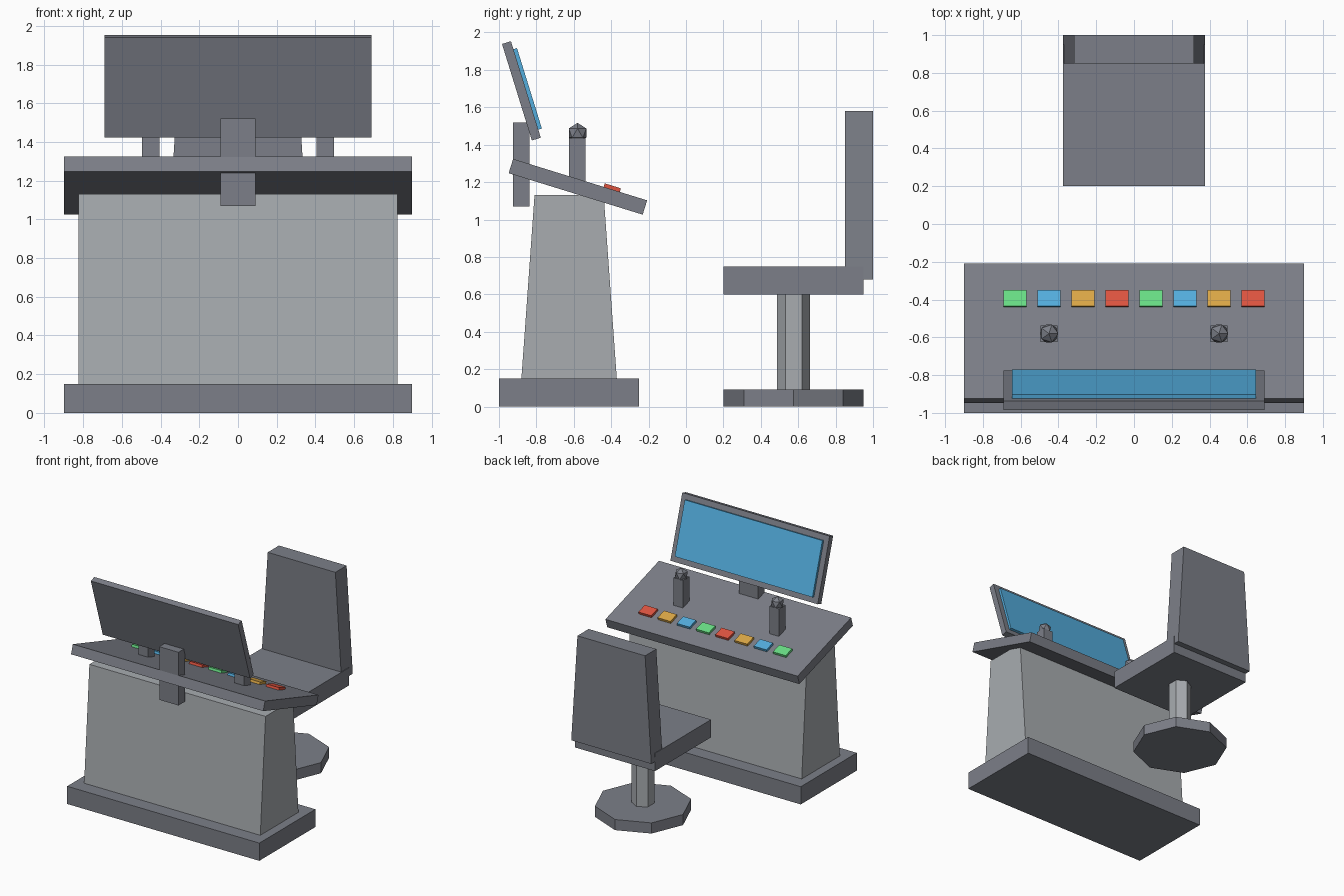
import bpy, bmesh, math
from mathutils import Matrix, Vector

if "Cube" in bpy.data.objects:
    bpy.data.objects.remove(bpy.data.objects["Cube"])


def material(name, rgb):
    # sRGB 0-255 to linear
    m = bpy.data.materials.new(name)
    lin = [((c / 255 + 0.055) / 1.055) ** 2.4 for c in rgb]
    m.diffuse_color = (*lin, 1)
    m.use_nodes = True
    m.node_tree.nodes["Principled BSDF"].inputs["Base Color"].default_value = m.diffuse_color
    return m


GREY = material("slate grey", (124, 127, 136))
LIGHT = material("light grey", (168, 172, 176))
BLUE = material("blue", (84, 174, 222))
GREEN = material("green", (105, 222, 133))
ORANGE = material("orange", (220, 168, 70))
RED = material("red", (222, 84, 64))


def finish(name, bm, mat, matrix=None):
    if matrix:
        bm.transform(matrix)
    bmesh.ops.recalc_face_normals(bm, faces=bm.faces)
    me = bpy.data.meshes.new(name)
    bm.to_mesh(me)
    bm.free()
    me.materials.append(mat)
    ob = bpy.data.objects.new(name, me)
    bpy.context.collection.objects.link(ob)
    return ob


def box(name, x, y, z, mat, matrix=None, taper=(1, 1)):
    """Box from (min, max) ranges; taper scales the top face in x and y."""
    bm = bmesh.new()
    bmesh.ops.create_cube(bm, size=1)
    for v in bm.verts:
        t = taper if v.co.z > 0 else (1, 1)
        v.co = Vector([sum(r) / 2 + c * k * (r[1] - r[0])
                       for r, c, k in zip((x, y, z), v.co, (*t, 1))])
    return finish(name, bm, mat, matrix)


def prism(name, sides, radius, y, z, mat):
    bm = bmesh.new()
    bmesh.ops.create_cone(bm, cap_ends=True, segments=sides, radius1=radius,
                          radius2=radius, depth=z[1] - z[0])
    bmesh.ops.rotate(bm, verts=bm.verts,
                     matrix=Matrix.Rotation(math.pi / 2 if sides == 0 else 0, 3, 'Z'))
    return finish(name, bm, mat, Matrix.Translation((0, y, sum(z) / 2)))


TILT = Matrix.Rotation(-0.3, 4, 'X')

# Console body
box("console_base", (-0.9, 0.9), (-1, -0.25), (0, 0.15), GREY)
box("console_pedestal", (-0.825, 0.825), (-0.88, -0.37), (0.15, 1.13), LIGHT,
    taper=(1, 0.725))

# Sloping desk with its row of buttons
desk = Matrix.Translation((0, -0.578, 1.175)) @ TILT
box("desk_panel", (-0.9, 0.9), (-0.375, 0.375), (-0.04, 0.04), GREY, desk)
for i in range(8):
    x = -0.63 + 0.18 * i
    box(f"button_{i + 1}", (x - 0.06, x + 0.06), (0.132, 0.222), (0.03, 0.06),
        (GREEN, BLUE, ORANGE, RED)[i % 4], desk)

# Monitor, leaning back on a bracket
monitor = Matrix.Translation((0, -0.88, 1.688)) @ Matrix.Rotation(0.3, 4, 'X')
box("monitor_frame", (-0.69, 0.69), (-0.025, 0.025), (-0.27, 0.27), GREY, monitor)
box("monitor_screen", (-0.645, 0.645), (0.015, 0.045), (-0.225, 0.225), BLUE, monitor)
box("monitor_bracket", (-0.09, 0.09), (-0.925, -0.838), (1.07, 1.52), GREY)

# Control sticks with faceted knobs
for side, x in (("left", -0.45), ("right", 0.45)):
    box(f"{side}_stick", (x - 0.045, x + 0.045), (-0.625, -0.537), (1.17, 1.437), GREY)
    bm = bmesh.new()
    bmesh.ops.create_icosphere(bm, subdivisions=1, radius=0.055)
    finish(f"{side}_stick_knob", bm, GREY, Matrix.Translation((x, -0.58, 1.462)))

# Swivel chair
prism("chair_foot", 8, 0.375, 0.575, (0, 0.09), GREY)
prism("chair_post", 6, 0.088, 0.575, (0.09, 0.6), LIGHT)
box("chair_seat", (-0.375, 0.375), (0.2, 0.95), (0.6, 0.75), GREY)
box("chair_back", (-0.375, 0.375), (0.85, 1.0), (0.68, 1.58), GREY, taper=(0.845, 1))
